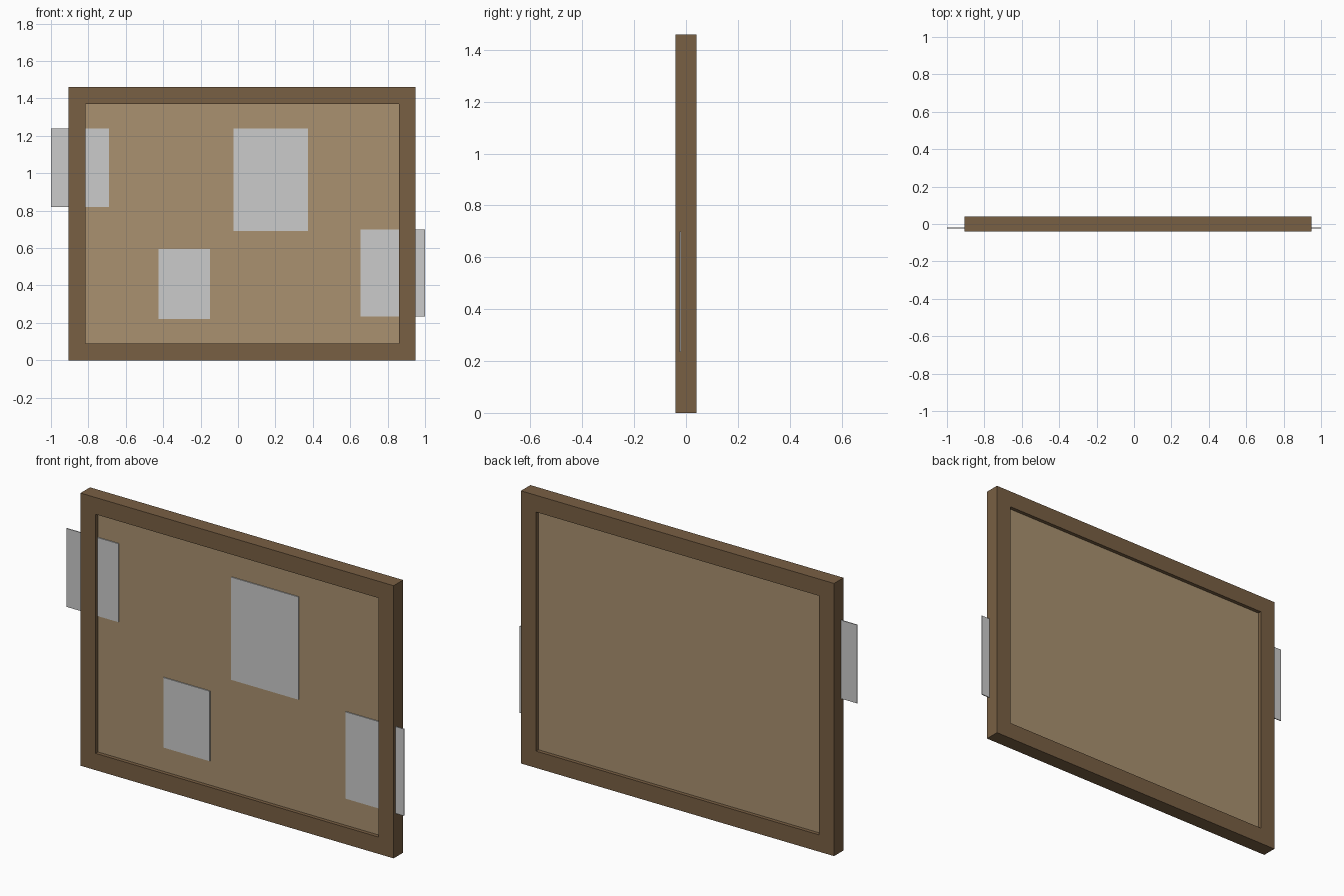
import bpy, bmesh

if "Cube" in bpy.data.objects:
    bpy.data.objects.remove(bpy.data.objects["Cube"])


def material(name, rgb):
    m = bpy.data.materials.new(name)
    m.diffuse_color = (*rgb, 1)
    m.use_nodes = True
    m.node_tree.nodes["Principled BSDF"].inputs["Base Color"].default_value = m.diffuse_color
    return m


def add_object(name, bm, mat=None):
    bmesh.ops.recalc_face_normals(bm, faces=bm.faces)
    mesh = bpy.data.meshes.new(name)
    bm.to_mesh(mesh)
    bm.free()
    obj = bpy.data.objects.new(name, mesh)
    bpy.context.collection.objects.link(obj)
    if mat:
        mesh.materials.append(mat)
    return obj


def rect(x0, x1, z0, z1):
    return [(x0, z0), (x1, z0), (x1, z1), (x0, z1)]


def slab(name, x0, x1, z0, z1, y0, y1, mat=None):
    bm = bmesh.new()
    face = bm.faces.new([bm.verts.new((x, y0, z)) for x, z in rect(x0, x1, z0, z1)])
    moved = bmesh.ops.extrude_face_region(bm, geom=[face])["geom"]
    verts = [v for v in moved if isinstance(v, bmesh.types.BMVert)]
    bmesh.ops.translate(bm, verts=verts, vec=(0, y1 - y0, 0))
    if len(bm.faces) == 5:
        bm.faces.new([v for v in face.verts])
    return add_object(name, bm, mat)


def ring(name, outer, inner, y0, y1, mat):
    bm = bmesh.new()
    loops = [[bm.verts.new((x, y, z)) for x, z in rect(*r)]
             for r, y in ((outer, y0), (inner, y0), (inner, y1), (outer, y1))]
    for a, b in zip(loops, loops[1:] + loops[:1]):
        for i in range(4):
            j = (i + 1) % 4
            bm.faces.new((a[i], a[j], b[j], b[i]))
    return add_object(name, bm, mat)


wood = material("frame_wood", (0.19, 0.115, 0.057))
cork = material("cork", (0.40, 0.285, 0.16))

# Wooden frame with the cork panel recessed on both sides
ring("frame", (-0.905, 0.95, 0, 1.46), (-0.815, 0.86, 0.09, 1.37), -0.04, 0.04, wood)
slab("cork_panel", -0.815, 0.86, 0.09, 1.37, -0.02, 0.02, cork)

# Paper notes, two of them reaching through the frame past its sides
notes = {
    "left_note": (-1.0, -0.69, 0.82, 1.24),
    "large_note": (-0.025, 0.375, 0.69, 1.24),
    "small_note": (-0.425, -0.15, 0.22, 0.595),
    "right_note": (0.655, 1.0, 0.235, 0.70),
}
for name, size in notes.items():
    slab(name, *size, -0.025, -0.02)
